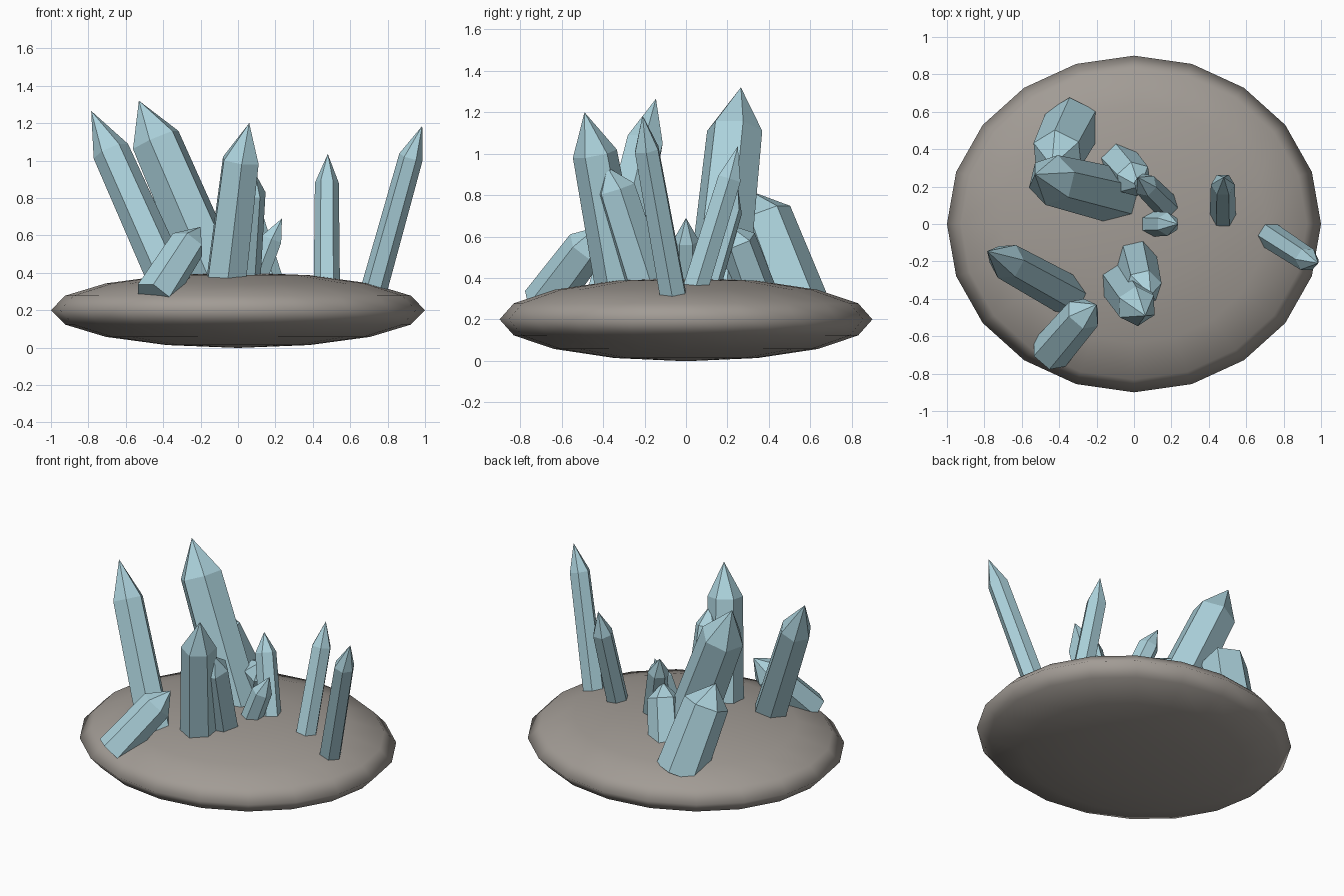
import bpy, bmesh, math
from mathutils import Vector, Matrix

cube = bpy.data.objects.get("Cube")
if cube:
    bpy.data.objects.remove(cube, do_unlink=True)


def make_material(name, rgb):
    mat = bpy.data.materials.new(name)
    mat.use_nodes = True
    colour = (*rgb, 1)
    mat.diffuse_color = colour
    bsdf = next(n for n in mat.node_tree.nodes if n.type == 'BSDF_PRINCIPLED')
    bsdf.inputs["Base Color"].default_value = colour
    bsdf.inputs["Roughness"].default_value = 0.7
    return mat


STONE = make_material("warm grey stone", (0.36, 0.33, 0.30))
CRYSTAL = make_material("pale blue crystal", (0.41, 0.64, 0.71))


def add_object(name, bm, mat, smooth=False):
    bmesh.ops.recalc_face_normals(bm, faces=bm.faces)
    for face in bm.faces:
        face.smooth = smooth
    mesh = bpy.data.meshes.new(name)
    bm.to_mesh(mesh)
    bm.free()
    mesh.materials.append(mat)
    obj = bpy.data.objects.new(name, mesh)
    bpy.context.collection.objects.link(obj)
    return obj


def crystal(name, base, shoulder, tip, radius):
    """Six-sided, slightly tapering prism with a pointed end."""
    base, shoulder, tip = Vector(base), Vector(shoulder), Vector(tip)
    turn = (shoulder - base).to_track_quat('Z', 'Y')
    bm = bmesh.new()
    rings = []
    for centre, size in ((base, radius * 1.1), (shoulder, radius)):
        ring = []
        for i in range(6):
            a = math.tau * i / 6
            offset = Vector((math.cos(a), math.sin(a), 0)) * size
            ring.append(bm.verts.new(centre + turn @ offset))
        rings.append(ring)
    low, high = rings
    point = bm.verts.new(tip)
    bm.faces.new(low[::-1])
    for i in range(6):
        j = (i + 1) % 6
        bm.faces.new((low[i], low[j], high[j], high[i]))
        bm.faces.new((high[i], high[j], point))
    return add_object(name, bm, CRYSTAL)


# Flattened stone base
bm = bmesh.new()
bmesh.ops.create_uvsphere(
    bm, u_segments=20, v_segments=8, radius=1,
    matrix=Matrix.Translation((0, 0, 0.2)) @ Matrix.Diagonal((1, 0.9, 0.202, 1)))
add_object("stone_base", bm, STONE, smooth=True)

# Crystals: base centre, shoulder centre, tip, radius
crystal("right_tall_crystal", (-.345, -.385, .3), (-.68, -.2, 1.05), (-.785, -.145, 1.265), .1)
crystal("tallest_crystal", (-.09, .15, .3), (-.44, .235, 1.11), (-.53, .265, 1.32), .137)
crystal("front_crystal", (-.07, -.31, .3), (.015, -.44, 1.0), (.06, -.49, 1.2), .108)
crystal("front_inner_crystal", (.01, -.17, .3), (.05, -.34, .83), (.09, -.38, .935), .1)
crystal("front_short_crystal", (-.45, -.69, .27), (-.27, -.48, .55), (-.2, -.43, .645), .1)
crystal("left_crystal", (.475, .03, .3), (.475, .21, .88), (.48, .25, 1.035), .064)
crystal("left_outer_crystal", (.71, -.05, .25), (.925, -.19, 1.02), (.985, -.21, 1.185), .065)
crystal("back_crystal", (-.33, .53, .28), (-.41, .37, .7), (-.44, .31, .82), .142)
crystal("middle_short_crystal", (-.09, .34, .3), (0, .24, .58), (.03, .2, .66), .1)
crystal("middle_small_crystal", (.07, 0, .3), (.18, 0, .58), (.235, 0, .69), .063)
crystal("middle_slim_crystal", (.19, .08, .3), (.06, .21, .73), (.02, .25, .84), .065)
